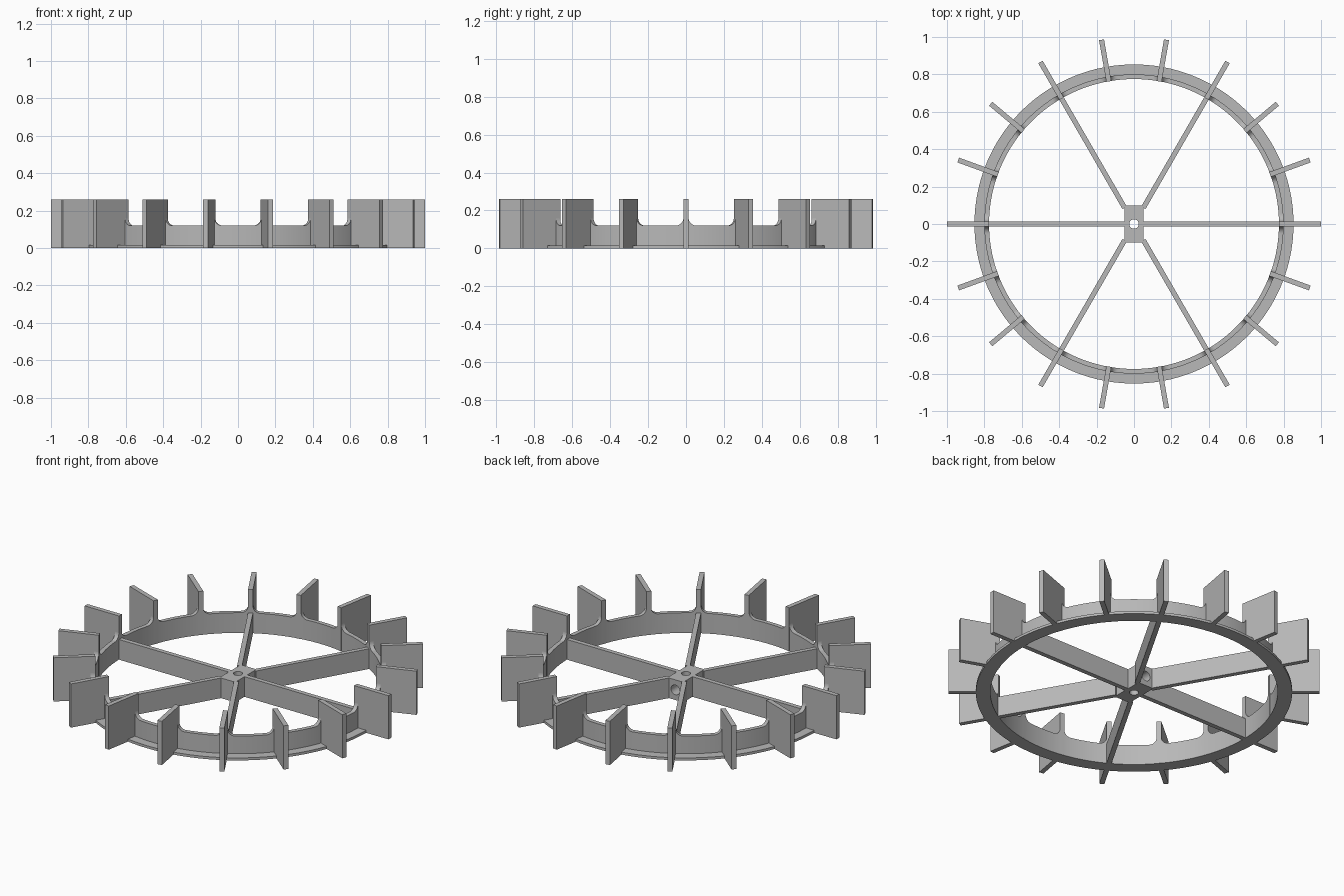
import bpy, bmesh, math
from mathutils import Matrix

if "Cube" in bpy.data.objects:
    bpy.data.objects.remove(bpy.data.objects["Cube"])

grey = bpy.data.materials.new("plain grey")
grey.diffuse_color = (0.48, 0.48, 0.48, 1)
grey.use_nodes = True
grey.node_tree.nodes["Principled BSDF"].inputs["Base Color"].default_value = grey.diffuse_color

VANES = 18
STEP = 2 * math.pi / VANES
HALF = 0.0135          # half the plate thickness
R_IN, R_WALL, R_FLANGE = 0.775, 0.80, 0.853
WALL_H, VANE_H, FLANGE_H, FILLET = 0.12, 0.26, 0.015, 0.04


def add_object(name, bm, smooth=False):
    bmesh.ops.recalc_face_normals(bm, faces=bm.faces)
    mesh = bpy.data.meshes.new(name)
    bm.to_mesh(mesh)
    bm.free()
    mesh.materials.append(grey)
    obj = bpy.data.objects.new(name, mesh)
    bpy.context.collection.objects.link(obj)
    if smooth:
        bpy.ops.object.select_all(action='DESELECT')
        obj.select_set(True)
        bpy.context.view_layer.objects.active = obj
        bpy.ops.object.shade_smooth_by_angle(angle=math.radians(30))
    return obj


def plate(name, profile, angle):
    """Radial plate: (radius, z) outline given thickness, turned to its angle."""
    bm = bmesh.new()
    face = bm.faces.new([bm.verts.new((r, -HALF, z)) for r, z in profile])
    ext = bmesh.ops.extrude_face_region(bm, geom=[face])
    moved = [v for v in ext["geom"] if isinstance(v, bmesh.types.BMVert)]
    bmesh.ops.translate(bm, verts=moved, vec=(0, 2 * HALF, 0))
    bmesh.ops.rotate(bm, verts=bm.verts, cent=(0, 0, 0),
                     matrix=Matrix.Rotation(angle, 3, 'Z'))
    return add_object(name, bm)


# Rim: L section swept round, wall top curving up into every vane
r_mid = (R_IN + R_WALL) / 2
left = []
for i in range(9):
    t = math.pi / 2 * (1 - i / 8)
    left.append(((HALF + FILLET * (1 - math.sin(t))) / r_mid,
                 WALL_H + FILLET * (1 - math.cos(t))))
a0, a1 = left[-1][0], STEP - left[-1][0]
middle = [(a0 + (a1 - a0) * i / 6, WALL_H) for i in range(1, 6)]
right = [(STEP - a, h) for a, h in reversed(left)]
bm = bmesh.new()
rings = []
for s in range(VANES):
    for a, top in left + middle + right:
        c, n = math.cos(a + s * STEP), math.sin(a + s * STEP)
        section = [(R_IN, 0), (R_FLANGE, 0), (R_FLANGE, FLANGE_H),
                   (R_WALL, FLANGE_H), (R_WALL, top), (R_IN, top)]
        rings.append([bm.verts.new((r * c, r * n, z)) for r, z in section])
for i, ring in enumerate(rings):
    nxt = rings[(i + 1) % len(rings)]
    for j in range(6):
        k = (j + 1) % 6
        bm.faces.new((ring[j], ring[k], nxt[k], nxt[j]))
add_object("rim", bm, smooth=True)

# Vanes: every third one carries a spoke running in to the hub
R_V = R_IN - 0.001
for s in range(VANES):
    if s % 3:
        plate(f"vane_{s}", [(R_V, 0), (1, 0), (1, VANE_H), (R_V, VANE_H)], s * STEP)
    else:
        start = 0.045 if s % 9 == 0 else 0.1
        plate(f"spoke_vane_{s}", [(start, 0), (1, 0), (1, VANE_H), (R_V, VANE_H),
                                  (R_V, WALL_H), (start, WALL_H)], s * STEP)

# Hub block
bm = bmesh.new()
bmesh.ops.create_cube(bm, size=1, matrix=Matrix.Translation((0, 0, WALL_H / 2))
                      @ Matrix.Diagonal((0.104, 0.2, WALL_H, 1)))
hub = add_object("hub", bm)


# Shaft hole, and set-screw hole in the back face only
def cutter(name, radius, depth, matrix):
    bm = bmesh.new()
    bmesh.ops.create_cone(bm, cap_ends=True, segments=32, radius1=radius,
                          radius2=radius, depth=depth, matrix=matrix)
    obj = add_object(name, bm)
    obj.hide_render = True
    obj.hide_set(True)
    mod = hub.modifiers.new(name, 'BOOLEAN')
    mod.operation, mod.solver, mod.object = 'DIFFERENCE', 'EXACT', obj


cutter("shaft_hole_cutter", 0.025, 0.4, Matrix.Translation((0, 0, 0.06)))
cutter("screw_hole_cutter", 0.029, 0.2, Matrix.Translation((0, 0.1, 0.06))
       @ Matrix.Rotation(math.pi / 2, 4, 'X'))
